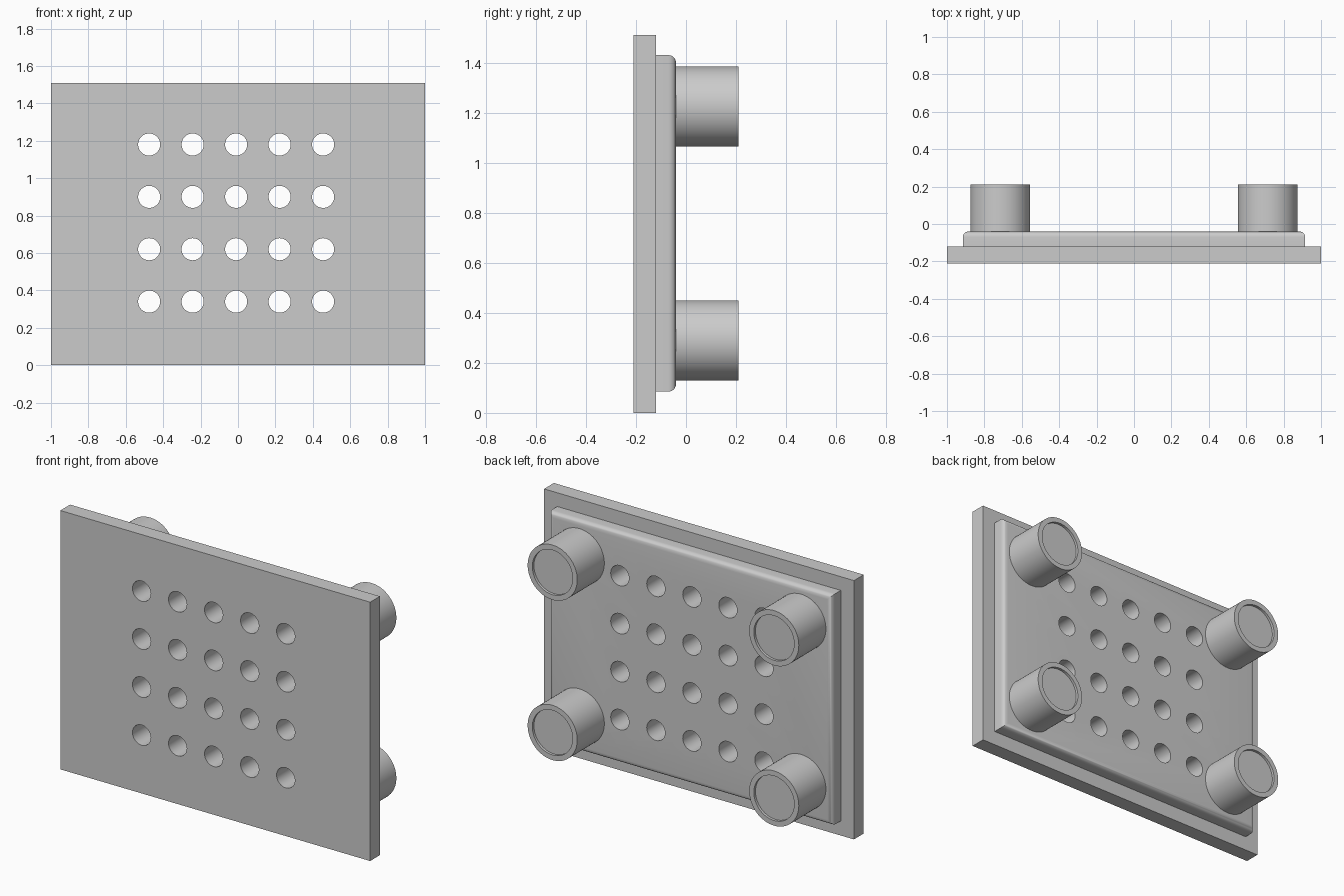
import bpy
import bmesh
import math
from mathutils import Matrix, Vector

cube = bpy.data.objects.get("Cube")
if cube:
    bpy.data.objects.remove(cube, do_unlink=True)

grey = bpy.data.materials.new("plain grey")
grey.use_nodes = True
colour = (0.6, 0.6, 0.6, 1)
grey.diffuse_color = colour
grey.node_tree.nodes["Principled BSDF"].inputs["Base Color"].default_value = colour

FRONT, STEP, BACK, FOOT_END = -0.21, -0.12, -0.04, 0.21
HEIGHT = 1.51
ALONG_Y = Matrix.Rotation(math.radians(-90), 4, "X")


def finish(name, bm):
    bmesh.ops.recalc_face_normals(bm, faces=bm.faces)
    mesh = bpy.data.meshes.new(name)
    bm.to_mesh(mesh)
    bm.free()
    mesh.materials.append(grey)
    obj = bpy.data.objects.new(name, mesh)
    bpy.context.collection.objects.link(obj)
    return obj


def select_only(obj):
    bpy.ops.object.select_all(action="DESELECT")
    obj.select_set(True)
    bpy.context.view_layer.objects.active = obj


def smooth(obj):
    select_only(obj)
    bpy.ops.object.shade_smooth_by_angle(angle=math.radians(35))


def slab(name, half_x, y0, y1, z0, z1, rounding=0):
    bm = bmesh.new()
    size = Matrix.Diagonal((2 * half_x, y1 - y0, z1 - z0, 1))
    place = Matrix.Translation((0, (y0 + y1) / 2, (z0 + z1) / 2))
    bmesh.ops.create_cube(bm, size=1, matrix=place @ size)
    if rounding:
        # Round only the rim of the back face
        rim = [e for e in bm.edges if all(v.co.y > y1 - 0.001 for v in e.verts)]
        bmesh.ops.bevel(bm, geom=rim, offset=rounding, segments=6,
                        profile=0.5, affect="EDGES")
    return finish(name, bm)


def add_cylinder(bm, radius, x, z, y0, y1, sides):
    place = Matrix.Translation((x, (y0 + y1) / 2, z)) @ ALONG_Y
    bmesh.ops.create_cone(bm, cap_ends=True, segments=sides, radius1=radius,
                          radius2=radius, depth=y1 - y0, matrix=place)


# Plate and raised back panel
plate = slab("face_plate", 1, FRONT, STEP, 0, HEIGHT)
panel = slab("back_panel", 0.915, STEP, BACK, 0.085, 1.43, rounding=0.03)

# Grid of drain holes cut through both slabs
bm = bmesh.new()
for column in range(5):
    for row in range(4):
        add_cylinder(bm, 0.059, -0.475 + 0.2325 * column, 0.34 + 0.28 * row,
                     -0.5, 0.5, 48)
cutter = finish("hole_cutter", bm)
cutter.hide_render = True

for obj in (plate, panel):
    cut = obj.modifiers.new("holes", "BOOLEAN")
    cut.operation = "DIFFERENCE"
    cut.solver = "EXACT"
    cut.object = cutter
    select_only(obj)
    bpy.ops.object.modifier_apply(modifier=cut.name)
    smooth(obj)
bpy.data.objects.remove(cutter, do_unlink=True)


# Round feet with a shallow recess in the end
def foot(name, x, z):
    bm = bmesh.new()
    add_cylinder(bm, 0.16, x, z, BACK - 0.01, FOOT_END, 64)
    end = max(bm.faces, key=lambda f: f.calc_center_median().y)
    bmesh.ops.inset_region(bm, faces=[end], thickness=0.03)
    bmesh.ops.translate(bm, verts=end.verts, vec=Vector((0, 0, 0)))
    wall = bmesh.ops.extrude_discrete_faces(bm, faces=[end])["faces"][0]
    bmesh.ops.translate(bm, verts=wall.verts, vec=Vector((0, -0.015, 0)))
    smooth(finish(name, bm))


for side, x in (("left", 0.715), ("right", -0.715)):
    for level, z in (("lower", 0.29), ("upper", 1.225)):
        foot(f"{level}_{side}_foot", x, z)
